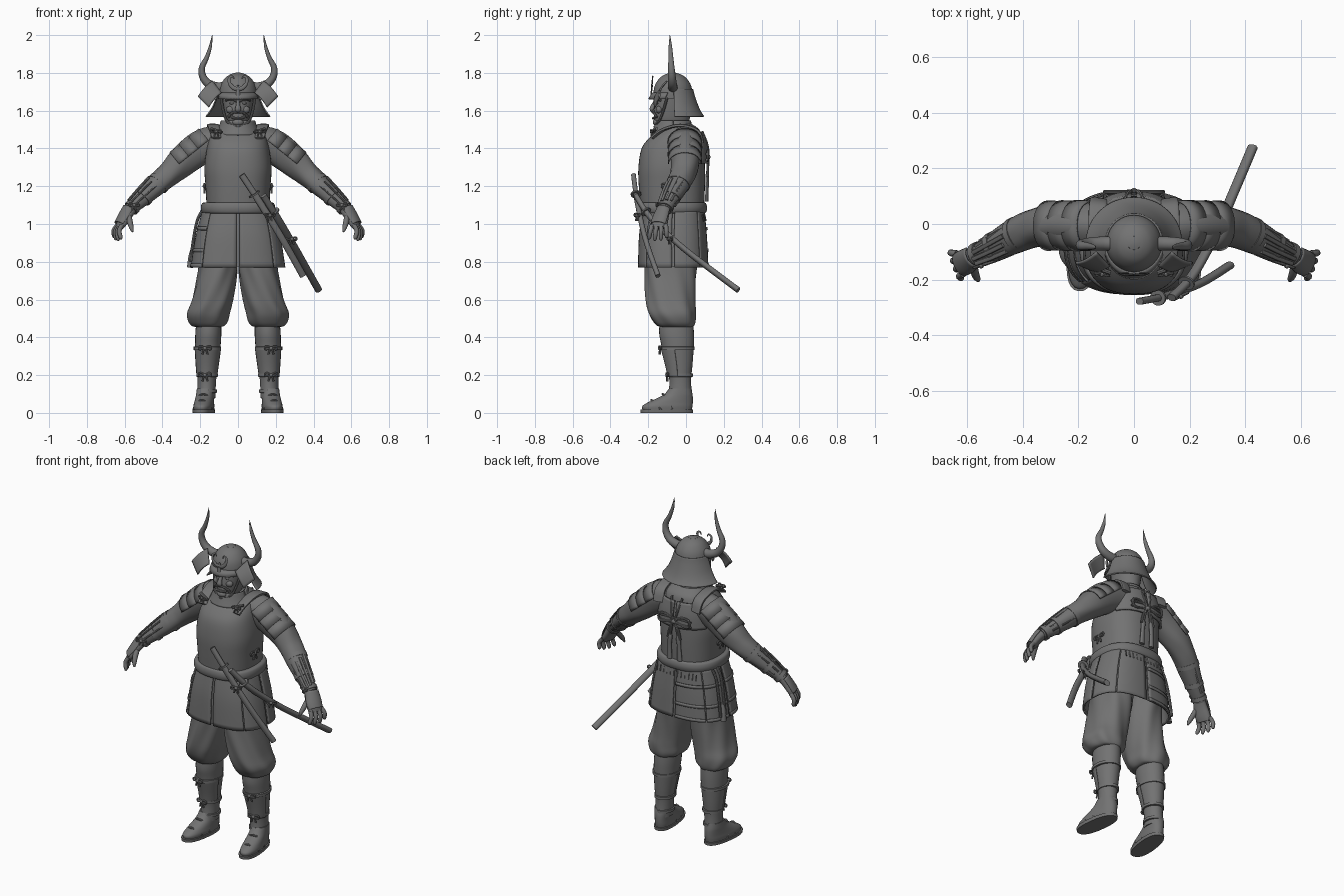
import bpy, bmesh, math
from mathutils import Vector, Matrix

GREY = bpy.data.materials.new("dark_grey")
GREY.diffuse_color = (0.17, 0.17, 0.17, 1)


def finish(name, bm, mirror=False, thick=0):
    bmesh.ops.recalc_face_normals(bm, faces=bm.faces)
    me = bpy.data.meshes.new(name)
    bm.to_mesh(me)
    bm.free()
    me.materials.append(GREY)
    ob = bpy.data.objects.new(name, me)
    bpy.context.collection.objects.link(ob)
    if thick:
        m = ob.modifiers.new("thickness", 'SOLIDIFY')
        m.thickness, m.offset = thick, 0
    if mirror:
        ob.modifiers.new("mirror", 'MIRROR')
    return ob


def resample(pts, steps):
    """Catmull-Rom through rows of (x, y, z, ra, rb)."""
    if steps < 2:
        return [list(q) for q in pts]
    out = []
    for i in range(len(pts) - 1):
        a, b, c, d = pts[max(i - 1, 0)], pts[i], pts[i + 1], pts[min(i + 2, len(pts) - 1)]
        for s in range(steps):
            t = s / steps
            out.append([0.5 * (2*q + (r - p)*t + (2*p - 5*q + 4*r - w)*t*t + (3*q - p - 3*r + w)*t**3)
                        for p, q, r, w in zip(a, b, c, d)])
    return out + [list(pts[-1])]


def sweep(name, pts, n=20, arc=None, p=2, ref=(0, 1, 0), axis=None, steps=4, thick=0, mirror=False, rip=0, k=7):
    """Rings (or open arcs, in degrees) of superellipse section along a path."""
    P = resample(pts, steps)
    bm, rings = bmesh.new(), []
    a0, a1 = [math.radians(v) for v in (arc or (0, 360))]
    cnt = n + 1 if arc else n
    for i, q in enumerate(P):
        c = Vector(q[:3])
        d = Vector(axis) if axis else Vector(P[min(i + 1, len(P) - 1)][:3]) - Vector(P[max(i - 1, 0)][:3])
        d.normalize()
        s = Vector(ref).cross(d).normalized()
        u = d.cross(s)
        ring = []
        for j in range(cnt):
            a = a0 + (a1 - a0) * j / n
            ca, sa = math.cos(a), math.sin(a)
            f = 1 + rip * math.sin(k * a + 18 * q[2])
            x = math.copysign(abs(ca) ** (2 / p), ca) * q[3] * f
            y = math.copysign(abs(sa) ** (2 / p), sa) * q[4] * f
            ring.append(bm.verts.new(c + s * x + u * y))
        rings.append(ring)
    for r, t in zip(rings, rings[1:]):
        for j in range(n):
            m = (j + 1) % cnt
            bm.faces.new((r[j], r[m], t[m], t[j]))
    if not arc:
        bm.faces.new(rings[0])
        bm.faces.new(rings[-1])
    return finish(name, bm, mirror, thick)


def body(name, rows, **kw):
    """Horizontal sections: (z, centre x, half width, front y, back y)."""
    return sweep(name, [(cx, (f + b) / 2, z, hx, (b - f) / 2) for z, cx, hx, f, b in rows], axis=(0, 0, 1), **kw)


def cord(name, pts, r, **kw):
    kw.setdefault("n", 8)
    return sweep(name, [(*q, r, r) for q in pts], **kw)


def patch(name, a, b, c, d, bulge, thick, mirror=False, n=8):
    a, b, c, d = map(Vector, (a, b, c, d))
    nor = (b - a).cross(d - a).normalized()
    bm = bmesh.new()
    g = [[bm.verts.new(a.lerp(b, u / n).lerp(d.lerp(c, u / n), v / n) + nor * bulge * math.sin(math.pi * u / n))
          for u in range(n + 1)] for v in range(n + 1)]
    for v in range(n):
        for u in range(n):
            bm.faces.new((g[v][u], g[v][u + 1], g[v + 1][u + 1], g[v + 1][u]))
    return finish(name, bm, mirror, thick)


def blob(name, loc, size, mirror=False):
    bm = bmesh.new()
    bmesh.ops.create_uvsphere(bm, u_segments=14, v_segments=9, radius=1,
                              matrix=Matrix.Translation(loc) @ Matrix.Diagonal((*size, 1)))
    return finish(name, bm, mirror)


def bow(name, c, right, s, r=0.006, mirror=False):
    c, R, Z = Vector(c), Vector(right).normalized(), Vector((0, 0, 1))
    out = R.cross(Z)
    for sg in (-1, 1):
        loop = [(0, 0), (.5, .32), (1, .3), (1.1, 0), (.9, -.2), (.4, -.1), (0, 0)]
        cord(name + "_loop", [c + R * sg * x * s + Z * z * s for x, z in loop], r, ref=out, mirror=mirror)
        cord(name + "_tail", [c + R * sg * x * s + Z * z * s for x, z in ((0, 0), (.3, -.5), (.45, -1.1))], r, ref=out, mirror=mirror)
    blob(name + "_knot", c, (r * 2, r * 2, r * 2), mirror)


# torso armour, back plate, throat collar
body("cuirass", [(1.07, 0, .165, -.24, .095), (1.2, 0, .172, -.25, .1), (1.3, 0, .178, -.252, .1), (1.4, 0, .165, -.235, .096),
                 (1.46, 0, .148, -.19, .085), (1.5, 0, .12, -.14, .07), (1.53, 0, .085, -.11, .03)], n=48, p=2.4)
for sg in (0, 1):
    body("back_plate", [(1.32, 0, .18, -.25, .113), (1.4, 0, .17, -.235, .11), (1.47, 0, .15, -.19, .095)],
         arc=(30 + 62 * sg, 88 + 62 * sg), p=2.4, thick=.012, n=16)
body("throat_collar", [(1.47, 0, .115, -.18, .04), (1.51, 0, .098, -.165, .03), (1.545, 0, .085, -.155, .02)], thick=.012, arc=(0, 360), n=32)
sweep("shoulder_strap", [(.125, .085, 1.43, .032, .009), (.13, .06, 1.495, .032, .009), (.132, -.03, 1.522, .032, .009),
                         (.125, -.12, 1.5, .03, .008), (.115, -.18, 1.455, .026, .007)], ref=(0, .3, 1), p=4, mirror=True)
cord("strap_toggle", [(.085, -.175, 1.485), (.145, -.155, 1.505)], .008, mirror=True, steps=1)
bow("strap_tie", (.115, -.182, 1.49), (1, .2, 0), .024, .004, True)
bow("side_tie", (.178, -.09, 1.2), (0, 1, 0), .035, .005, True)
# back knot and tassels
bow("back_knot", (0, .116, 1.355), (1, 0, 0), .095, .007)
for z in (1.34, 1.37):
    cord("back_bar", [(-.11, .108, z), (0, .118, z + .005), (.11, .108, z)], .006, ref=(0, 0, 1))
cord("back_cord", [(.035, .085, 1.49), (.022, .112, 1.42), (.01, .118, 1.36), (.025, .114, 1.27)], .007, mirror=True)
sweep("tassel", [(.026, .112, 1.28, .007, .006), (.028, .113, 1.25, .014, .01), (.032, .112, 1.2, .012, .009), (.034, .11, 1.12, .017, .01)], n=10, mirror=True)

# belt, skirt lining and panels
body("belt", [(1.055, 0, .17, -.235, .09), (1.06, 0, .19, -.25, .105), (1.085, 0, .197, -.256, .112), (1.11, 0, .19, -.25, .105),
              (1.115, 0, .17, -.235, .09)], n=48, p=2.4)
SKIRT = [(1.07, 0, .185, -.225, .095), (.98, 0, .21, -.24, .103), (.9, 0, .227, -.247, .109), (.77, 0, .247, -.25, .115)]
body("skirt_lining", [(z + .004, c, w - .008, f + .008, b - .008) for z, c, w, f, b in SKIRT], p=2.6, arc=(0, 360), n=64)
for i in range(8):
    a = -90 + 45 * i
    arc = (a + .8, a + 44.2)
    body("skirt_panel", SKIRT, arc=arc, p=2.6, thick=.008, n=14)
    if i in (4, 5, 6):
        for z, w in ((.985, .212), (.87, .236), (.79, .248)):
            body("skirt_lacing", [(z, 0, w, -.25, .111 + (.98 - z) * .04), (z - .018, 0, w + .003, -.253, .112 + (1 - z) * .04)],
                 arc=arc, p=2.6, thick=.006, n=14, steps=1)
for i in range(12):
    x = -.132 + .024 * i
    cord("skirt_stitch", [(x, .1 - abs(x) * .1, 1.05), (x, .107 - abs(x) * .1, 1.015)], .004, n=6, steps=1)
# hip cords
for y in (-.03, .015):
    cord("hip_cord", [(-.19, y, 1.07), (-.215, y, 1.02), (-.234, y + .005, .93), (-.252, y + .01, .8)], .008)
sweep("hip_tassel", [(-.242, -.005, .87, .008, .008), (-.248, -.005, .83, .014, .014), (-.254, 0, .77, .016, .016)], n=10)

# trousers, shins, feet
body("trouser_leg", [(.98, .09, .09, -.19, .06), (.85, .1, .1, -.21, .065), (.75, .106, .104, -.217, .056), (.6, .136, .108, -.213, .048),
                     (.53, .156, .112, -.2, .05), (.485, .157, .104, -.175, .048), (.46, .157, .085, -.15, .04), (.455, .157, .06, -.12, .03)],
     n=56, rip=.03, p=2.2, mirror=True)
body("lower_leg", [(.48, .155, .066, -.14, .038), (.42, .157, .069, -.142, .042), (.37, .159, .068, -.133, .042), (.33, .16, .066, -.125, .04),
                   (.25, .163, .057, -.103, .034), (.17, .165, .049, -.088, .027), (.08, .168, .048, -.095, .032)], n=28, mirror=True)
body("shin_guard", [(.35, .16, .069, -.133, .04), (.33, .16, .068, -.129, .04), (.25, .163, .06, -.108, .036), (.19, .165, .053, -.096, .03)],
     arc=(-170, -10), thick=.004, mirror=True)
for z, w, f, b in ((.342, .073, -.14, .046), (.2, .057, -.101, .037), (.115, .051, -.093, .033)):
    body("shin_tie", [(z - .01, .162, w - .01, f + .01, b - .01), (z - .008, .162, w, f, b), (z + .008, .162, w, f, b), (z + .01, .162, w - .01, f + .01, b - .01)],
         n=28, steps=1, mirror=True)
for z, y in ((.342, -.138), (.2, -.1)):
    bow("shin_bow", (.175, y, z), (1, .15, 0), .03, .005, True)
turn = Matrix.Translation((.165, 0, 0)) @ Matrix.Rotation(.13, 4, 'Z') @ Matrix.Translation((-.165, 0, 0))
foot = [body("foot", [(.015, .168, .05, -.232, .03), (.035, .168, .052, -.234, .034), (.055, .168, .05, -.205, .036), (.08, .168, .048, -.15, .036),
                      (.1, .168, .047, -.115, .034), (.13, .167, .046, -.09, .028)], n=28, p=2.3, mirror=True),
        body("sandal_sole", [(0, .168, .055, -.242, .036), (.018, .168, .057, -.244, .038)], n=28, p=2.4, steps=1, mirror=True)]
for y, h in ((-.17, .068), (-.11, .1)):
    foot.append(cord("sandal_strap", [(.118, y + .03, .015), (.132, y + .01, h - .025), (.168, y - .015, h), (.204, y + .01, h - .025), (.218, y + .03, .015)],
                     .006, mirror=True))
for ob in foot:
    ob.data.transform(turn)

# arms with shoulder guards and forearm splints
UP = (0, 0, 1)
sweep("sleeve", [(.06, -.01, 1.42, .08, .088), (.14, -.008, 1.425, .082, .09), (.21, -.005, 1.395, .08, .09), (.3, -.004, 1.325, .075, .08), (.36, -.015, 1.27, .069, .066),
                 (.4, -.03, 1.235, .066, .06), (.45, -.055, 1.19, .06, .054), (.52, -.09, 1.125, .046, .043), (.575, -.115, 1.075, .036, .032)],
      n=28, ref=UP, rip=.02, k=5, mirror=True)
A, B = Vector((.15, -.006, 1.435)), Vector((.302, -.006, 1.313))
for i in range(3):
    p, q = A.lerp(B, i / 3), A.lerp(B, (i + 1.08) / 3)
    r = .088 - .001 * i
    sweep("shoulder_guard", [(*p, r, r), (*q, r + .002, r + .002)], ref=UP, arc=(5, 175), steps=1, thick=.006, mirror=True, p=2.2)
for i in range(7):
    a = math.radians(-10 + 33 * i)
    pts = []
    for (x, y, z), r in (((.43, -.044, 1.208), .06), ((.49, -.075, 1.153), .053), ((.55, -.104, 1.098), .043)):
        pts.append((x + .7 * r * math.sin(a) - .2 * r * math.cos(a), y + r * math.cos(a), z + .7 * r * math.sin(a), .009, .005))
    sweep("forearm_splint", pts, n=8, ref=UP, mirror=True)
for (x, y, z), r in (((.42, -.038, 1.217), .065), ((.5, -.08, 1.144), .054), ((.56, -.108, 1.089), .044)):
    sweep("arm_tie", [(x - .008, y + .004, z + .008, r, r * .95), (x + .008, y - .004, z - .008, r, r * .95)], ref=UP, steps=1, mirror=True)
bow("wrist_tie", (.55, -.15, 1.1), (1, -.3, 0), .024, .005, True)
bow("elbow_tie", (.455, -.055, 1.245), (.5, .8, 0), .022, .005, True)

# hands
sweep("palm", [(.56, -.11, 1.09, .032, .028), (.59, -.128, 1.045, .04, .024), (.615, -.14, 1.005, .045, .021), (.628, -.145, .98, .04, .015)],
      ref=UP, p=2.4, mirror=True)
sweep("hand_guard", [(.575, -.115, 1.08, .039, .033), (.605, -.135, 1.03, .045, .029), (.625, -.146, .998, .042, .025)], ref=UP, arc=(10, 170), thick=.005, mirror=True)
for i, L in enumerate((.82, .97, 1, .92)):
    b, t = Vector((.636 - .007 * i, -.107 - .024 * i, .995)), Vector((.665 - .014 * i, -.1 - .033 * i, .912))
    m = b.lerp(t, .5 * L) + Vector((.01, 0, .005))
    sweep("finger", [(*b, .013, .013), (*m, .012, .012), (*b.lerp(t, .85 * L), .011, .011), (*b.lerp(t, L), .005, .005)], n=10, mirror=True)
sweep("thumb", [(.58, -.14, 1.05, .016, .016), (.572, -.175, 1.01, .015, .015), (.564, -.195, .98, .012, .012), (.558, -.203, .958, .005, .005)], n=10, mirror=True)

# face mask
body("head", [(1.45, 0, .06, -.11, .01), (1.51, 0, .05, -.135, .01), (1.53, 0, .055, -.158, .012), (1.56, 0, .066, -.168, .02), (1.62, 0, .076, -.165, .025),
              (1.7, 0, .085, -.15, .03)], n=32)
sweep("nose", [(0, -.158, 1.655, .008, .008), (0, -.174, 1.625, .012, .012), (0, -.18, 1.605, .017, .012), (0, -.165, 1.595, .01, .006)], n=12)
blob("cheek", (.04, -.142, 1.605), (.024, .018, .02), True)
blob("eye", (.032, -.152, 1.64), (.014, .008, .007), True)
blob("chin", (0, -.158, 1.538), (.03, .018, .018))
for nm, pts in (("brow", ((.008, -.165, 1.65), (.035, -.162, 1.662), (.065, -.135, 1.655))),
                ("moustache", ((.002, -.176, 1.592), (.03, -.17, 1.588), (.052, -.155, 1.565))),
                ("lip", ((0, -.173, 1.56), (.025, -.168, 1.562), (.036, -.16, 1.572))),
                ("chin_cord", ((.09, -.1, 1.67), (.078, -.12, 1.6), (.055, -.145, 1.54), (.0, -.165, 1.515)))):
    cord(nm, pts, .007, mirror=True)

# helmet, neck guard, flaps, horns, crest
body("helmet_bowl", [(1.665, 0, .1, -.172, .034), (1.7, 0, .1, -.172, .034), (1.74, 0, .09, -.162, .024), (1.775, 0, .066, -.137, -.001),
                     (1.793, 0, .038, -.108, -.03), (1.8, 0, .012, -.08, -.055)], n=40)
body("helmet_knob", [(1.785, 0, .03, -.098, -.038), (1.798, 0, .024, -.093, -.044), (1.802, 0, .01, -.079, -.059)], n=20, steps=1)
body("helmet_brim", [(1.695, 0, .102, -.174, .036), (1.662, 0, .106, -.197, .036)], arc=(-165, -15), thick=.007, steps=1)
body("neck_guard", [(1.715, 0, .1, -.17, .034), (1.68, 0, .11, -.18, .043), (1.63, 0, .129, -.195, .06), (1.595, 0, .149, -.21, .076), (1.568, 0, .17, -.225, .094)],
     arc=(2, 178), n=40, thick=.007)
patch("turned_flap", (.135, -.1, 1.757), (.212, -.14, 1.675), (.155, -.165, 1.617), (.088, -.15, 1.695), -.012, .008, True)
sweep("horn", [(.085, -.07, 1.725, .026, .026), (.115, -.07, 1.726, .025, .025), (.16, -.072, 1.745, .022, .023), (.188, -.075, 1.785, .019, .02),
               (.19, -.078, 1.83, .016, .017), (.166, -.08, 1.88, .012, .013), (.146, -.083, 1.94, .008, .009), (.137, -.085, 2.0, .001, .001)],
      n=16, steps=6, mirror=True)
sweep("crest", [(0, -.182, 1.715, .009, .004), (.022, -.182, 1.72, .011, .004), (.043, -.18, 1.742, .009, .004), (.047, -.177, 1.772, .007, .003),
                (.03, -.176, 1.782, .005, .003), (.02, -.177, 1.768, .003, .003)], n=8, mirror=True)
sweep("crest_stem", [(0, -.185, 1.665, .013, .004), (0, -.183, 1.7, .01, .004), (0, -.178, 1.735, .005, .003)], n=8)

# two sheathed swords
def sword(name, pts, r, t):
    P = resample([(*q, r, r * .75) for q in pts], 8)
    k = int(len(P) * t)
    sweep(name + "_scabbard", P[k:], n=14, steps=1, p=2.4)
    sweep(name + "_handle", [q[:3] + [r * .9, r * .7] for q in P[:k + 1]], n=14, steps=1, p=2.4)
    c, d = Vector(P[k][:3]), (Vector(P[k + 1][:3]) - Vector(P[k][:3])).normalized() * .004
    sweep(name + "_guard", [(*(c - d), .032, .028), (*(c + d), .032, .028)], n=20, steps=1)
    m = P[int(len(P) * .45)]
    bow(name + "_cord", (m[0] + .01, m[1] - .015, m[2]), (1, .5, 0), .026, .005)


sword("short_sword", [(.02, -.278, 1.26), (.115, -.258, 1.115), (.235, -.215, .92), (.345, -.148, .725)], .018, .27)
sword("long_sword", [(.135, -.265, 1.15), (.21, -.185, 1.03), (.295, -.03, .885), (.365, .13, .76), (.427, .277, .65)], .019, .2)

bpy.ops.object.select_all(action='SELECT')
bpy.context.view_layer.objects.active = bpy.context.selected_objects[0]
bpy.ops.object.shade_smooth_by_angle(angle=math.radians(40))
